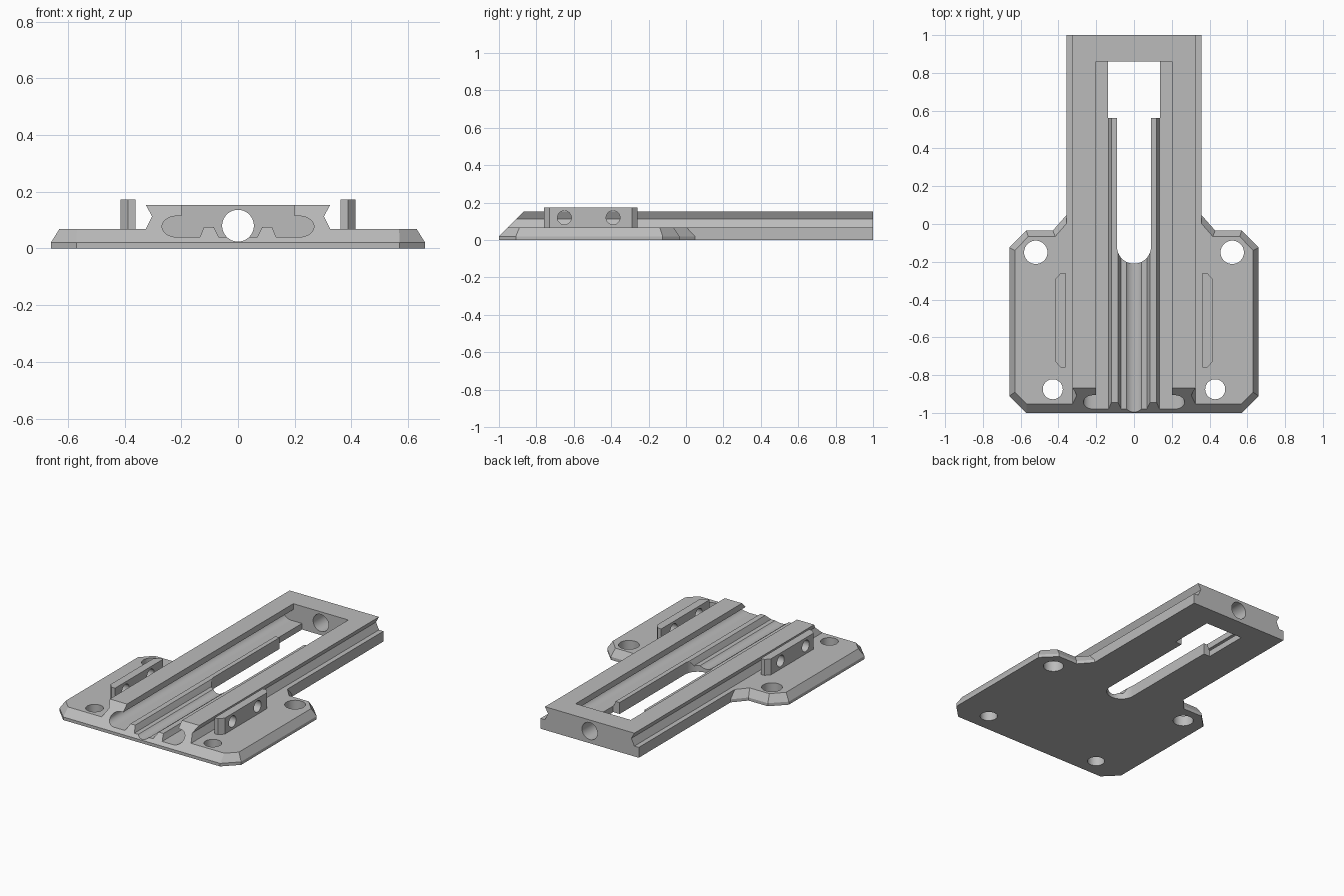
import bpy
import bmesh
import math

if "Cube" in bpy.data.objects:
    bpy.data.objects.remove(bpy.data.objects["Cube"], do_unlink=True)

GREY = (0.5, 0.5, 0.5, 1)
grey = bpy.data.materials.new("neutral_grey")
grey.use_nodes = True
grey.diffuse_color = GREY
grey.node_tree.nodes["Principled BSDF"].inputs["Base Color"].default_value = GREY

PLACE = {"x": lambda u, v, w: (w, u, v),
         "y": lambda u, v, w: (u, w, v),
         "z": lambda u, v, w: (u, v, w)}


def loft(name, rings, axis):
    """Solid through matching outlines, each given as (points, position along axis)."""
    bm = bmesh.new()
    loops = [[bm.verts.new(PLACE[axis](u, v, w)) for u, v in pts] for pts, w in rings]
    n = len(loops[0])
    bm.faces.new(loops[0])
    bm.faces.new(loops[-1])
    for a, b in zip(loops, loops[1:]):
        for i in range(n):
            j = (i + 1) % n
            bm.faces.new((a[i], a[j], b[j], b[i]))
    bmesh.ops.recalc_face_normals(bm, faces=bm.faces)
    mesh = bpy.data.meshes.new(name)
    bm.to_mesh(mesh)
    bm.free()
    mesh.materials.append(grey)
    obj = bpy.data.objects.new(name, mesh)
    bpy.context.collection.objects.link(obj)
    return obj


def prism(name, pts, axis, start, end):
    return loft(name, [(pts, start), (pts, end)], axis)


def mirrored(half):
    return half + [(-u, v) for u, v in reversed(half)]


def arc(cu, cv, ru, rv, start, end, steps):
    angles = [math.radians(start + (end - start) * i / steps) for i in range(steps + 1)]
    return [(cu + ru * math.cos(a), cv + rv * math.sin(a)) for a in angles]


def circle(cu, cv, r):
    return arc(cu, cv, r, r, 0, 360, 40)[:-1]


def box(u0, u1, v0, v1):
    return [(u0, v0), (u1, v0), (u1, v1), (u0, v1)]


def combine(target, tool, operation="DIFFERENCE"):
    """Apply a boolean and discard the tool object."""
    tool.hide_render = True
    mod = target.modifiers.new("combine", "BOOLEAN")
    mod.operation = operation
    mod.solver = "EXACT"
    mod.object = tool
    bpy.context.view_layer.objects.active = target
    bpy.ops.object.modifier_apply(modifier=mod.name)
    bpy.data.objects.remove(tool, do_unlink=True)


def finish(obj):
    bpy.ops.object.select_all(action="DESELECT")
    obj.select_set(True)
    bpy.context.view_layer.objects.active = obj
    bpy.ops.object.shade_smooth_by_angle(angle=math.radians(25))


PLATE_TOP = 0.068
RAIL_TOP = 0.153
LIP = 0.02

# Winged base plate with bevelled rim
lower = mirrored([(0.57, -1), (0.66, -0.91), (0.66, -0.125), (0.57, -0.035),
                  (0.43, -0.035), (0.355, 0.05), (0.3, 0.112)])
upper = mirrored([(0.52, -1), (0.63, -0.89), (0.63, -0.14), (0.56, -0.066),
                  (0.417, -0.066), (0.355, 0.005), (0.3, 0.068)])
body = loft("rail_and_base_plate", [(lower, 0), (lower, LIP), (upper, PLATE_TOP)], "z")

# Long rail with V grooves along both sides
rail = mirrored([(0.357, 0), (0.357, PLATE_TOP), (0.325, PLATE_TOP),
                 (0.303, 0.113), (0.325, RAIL_TOP)])
combine(body, prism("rail", rail, "y", -0.9995, 1), "UNION")

# Sloping front end
slope = [(-1.1, LIP - 0.1), (-0.7, LIP + 0.3), (-1.1, LIP + 0.3)]
combine(body, prism("front_slope", slope, "x", -1, 1))

# Undercut channel that leaves two small ridges on its floor
channel = mirrored([(0.068, 0.04), (0.075, 0.055), (0.085, 0.075), (0.12, 0.075),
                    (0.128, 0.055), (0.135, 0.04)]
                   + arc(0.215, 0.077, 0.053, 0.037, -90, 90, 14)
                   + [(0.2, 0.114), (0.2, 0.3)])
combine(body, prism("channel", channel, "y", -1.1, 0.86))

# Round groove that also bores through the back wall
combine(body, prism("bore", circle(0, 0.08, 0.056), "y", -1.1, 1.1))

# Through slot: narrow with a round front end, wider at the back
slot = arc(0, -0.12, 0.09, 0.09, 180, 360, 24) + [(0.09, 0.6), (-0.09, 0.6)]
combine(body, prism("slot", slot, "z", -0.1, 0.14))
combine(body, prism("wide_slot", box(-0.137, 0.137, 0.56, 0.86), "z", -0.1, 0.14))

for side, label in ((1, "left"), (-1, "right")):
    # Mounting holes in the plate
    for x, y, radius in ((0.52, -0.15, 0.062), (0.43, -0.875, 0.053)):
        combine(body, prism("mounting_hole", circle(side * x, y, radius), "z", -0.1, 0.2))

    # Upright tab with bevelled outer corners and two cross holes
    outline = [(side * x, y) for x, y in ((0.362, -0.76), (0.388, -0.76), (0.415, -0.73),
                                          (0.415, -0.29), (0.388, -0.26), (0.362, -0.26))]
    tab = prism(label + "_tab", outline, "z", PLATE_TOP - 0.01, 0.173)
    for y in (-0.65, -0.39):
        combine(tab, prism("cross_hole", circle(y, 0.12, 0.037), "x", -1, 1))
    finish(tab)

finish(body)
